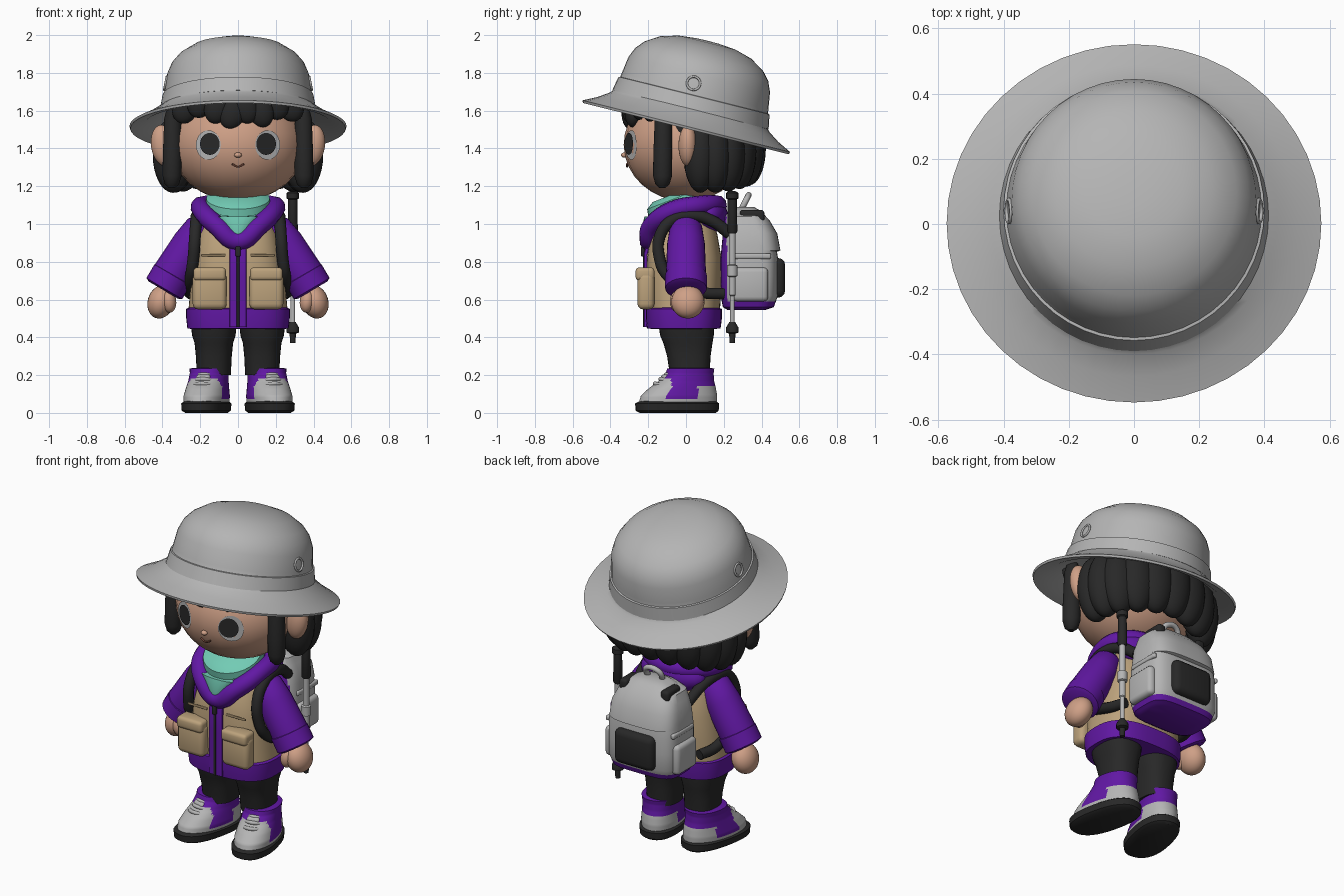
import bpy, bmesh
from math import cos, sin, pi, radians, copysign, sqrt
from mathutils import Matrix, Vector

cube = bpy.data.objects.get("Cube")
if cube:
    bpy.data.objects.remove(cube, do_unlink=True)


def material(name, *rgb):
    m = bpy.data.materials.new(name)
    m.use_nodes = True
    m.diffuse_color = (*rgb, 1)
    m.node_tree.nodes["Principled BSDF"].inputs["Base Color"].default_value = (*rgb, 1)
    return m


GREY = material("light_grey", .46, .46, .46)
BLACK = material("soft_black", .021, .021, .021)
SKIN = material("skin", .62, .35, .24)
PURPLE = material("purple", .12, .009, .37)
TAN = material("tan", .50, .36, .20)
TEAL = material("teal", .17, .6, .46)
BROWN = material("mouth_brown", .16, .06, .04)
parts = []


def finish(name, bm, mats, mw=Matrix(), rule=None):
    """Turn a bmesh into an object; rule picks a material from a face centre."""
    bmesh.ops.recalc_face_normals(bm, faces=bm.faces)
    if rule:
        for f in bm.faces:
            f.material_index = rule(f.calc_center_median())
    me = bpy.data.meshes.new(name)
    bm.to_mesh(me)
    bm.free()
    for m in mats if isinstance(mats, list) else [mats]:
        me.materials.append(m)
    ob = bpy.data.objects.new(name, me)
    ob.matrix_world = mw
    bpy.context.collection.objects.link(ob)
    parts.append(ob)
    return ob


def loft(name, rows, mats, p=2.0, n=32, mw=Matrix(), rule=None, sub=1):
    """Stack superellipse sections given as (z, centre y, x radius, y radius)."""
    rows = [Vector(r) for r in rows]
    fine = [a.lerp(b, k / sub) for a, b in zip(rows, rows[1:]) for k in range(sub)] + [rows[-1]]
    bm = bmesh.new()
    power = lambda v: copysign(abs(v) ** (2 / p), v)
    rings = [[bm.verts.new((rx * power(cos(2 * pi * i / n)), cy + ry * power(sin(2 * pi * i / n)), z))
              for i in range(n)] for z, cy, rx, ry in fine]
    for a, b in zip(rings, rings[1:]):
        for i in range(n):
            bm.faces.new((a[i], a[i - 1], b[i - 1], b[i]))
    bm.faces.new(rings[0])
    bm.faces.new(rings[-1])
    return finish(name, bm, mats, mw, rule)


def limb(name, a, b, rows, mat, p=2.0):
    """Round part along a line; rows are (fraction, radius)."""
    a, d = Vector(a), Vector(b) - Vector(a)
    mw = Matrix.Translation(a) @ d.to_track_quat('Z', 'Y').to_matrix().to_4x4()
    return loft(name, [(t * d.length, 0, r, r) for t, r in rows], mat, p, 24, mw)


def ball(name, loc, radii, mat, tilt=0):
    bm = bmesh.new()
    bmesh.ops.create_uvsphere(bm, u_segments=24, v_segments=16, radius=1)
    mw = Matrix.Translation(loc) @ Matrix.Rotation(tilt, 4, 'Y') @ Matrix.Diagonal((*radii, 1))
    bm.transform(mw)
    return finish(name, bm, mat)


def box(name, loc, size, mat, bevel=.02, mw=Matrix()):
    bm = bmesh.new()
    bmesh.ops.create_cube(bm, size=1)
    bm.transform(Matrix.Translation(loc) @ Matrix.Diagonal((*size, 1)))
    bmesh.ops.bevel(bm, geom=bm.edges[:], offset=bevel, segments=3, profile=.5, affect='EDGES')
    return finish(name, bm, mat, mw)


def tube(name, pts, r, mat, closed=False, mw=Matrix()):
    cu = bpy.data.curves.new(name, 'CURVE')
    cu.dimensions, cu.bevel_depth, cu.bevel_resolution, cu.use_fill_caps = '3D', r, 3, True
    sp = cu.splines.new('BEZIER')
    sp.bezier_points.add(len(pts) - 1)
    sp.use_cyclic_u, sp.resolution_u = closed, 8
    for bp, co in zip(sp.bezier_points, pts):
        bp.co = co
        bp.handle_left_type = bp.handle_right_type = 'AUTO'
    cu.materials.append(mat)
    ob = bpy.data.objects.new(name, cu)
    ob.matrix_world = mw
    bpy.context.collection.objects.link(ob)
    bpy.ops.object.select_all(action='DESELECT')
    ob.select_set(True)
    bpy.context.view_layer.objects.active = ob
    bpy.ops.object.convert(target='MESH')
    parts.append(bpy.context.view_layer.objects.active)


# Hat: one turned shape leaning back, with band and eyelets
hat = Matrix.Translation((0, 0, 1.51)) @ Matrix.Rotation(radians(-14), 4, 'X')
turned = lambda pts: [(z, 0, r, r * (1.03 if r < .42 else .985)) for r, z in pts]
loft("hat", turned([(.36, .08), (.39, .065), (.5, .012), (.57, -.005), (.575, .008), (.5, .045), (.44, .085),
     (.402, .11), (.388, .2), (.375, .29), (.352, .345), (.314, .39), (.24, .438), (.15, .464), (.06, .473),
     (.01, .474)]), GREY, n=48, mw=hat)
loft("hat_band", turned([(.38, .095), (.414, .098), (.4, .175), (.37, .183)]), GREY, n=48, mw=hat)

# Head and face
HC, HR = 1.42, Vector((.355, .33, .3))
ball("head", (0, 0, HC), HR, SKIN)


def face_plate(name, cx, cz, rx, rz, off, mat):
    """Oval plate that follows the curve of the face."""
    bm = bmesh.new()
    bmesh.ops.create_circle(bm, cap_ends=True, segments=28, radius=1)
    bmesh.ops.inset_region(bm, faces=bm.faces[:], thickness=.5)
    for v in bm.verts:
        x, z = cx + v.co.x * rx, cz + v.co.y * rz
        v.co = (x, -HR.y * sqrt(1 - (x / HR.x) ** 2 - ((z - HC) / HR.z) ** 2) - off, z)
    ob = finish(name, bm, mat)
    if sum(f.normal.y for f in ob.data.polygons) > 0:
        ob.data.flip_normals()


for s, side in ((1, "left"), (-1, "right")):
    face_plate(side + "_eye_white", s * .157, HC - .002, .066, .078, .005, GREY)
    face_plate(side + "_pupil", s * .149, HC + .004, .052, .058, .009, BLACK)
    ball(side + "_ear", (s * .395, .01, 1.415), (.065, .05, .11), SKIN, s * .15)
    limb(side + "_sidelock", (s * .345, -.12, 1.62), (s * .35, -.125, 1.19),
         [(0, .03), (.15, .045), (.6, .05), (.85, .05), (.95, .038), (1, .015)], BLACK)
    tube(side + "_hat_eyelet", [(s * (.384 - .2 * .035 * sin(a)), .04 + .035 * cos(a), 1.745 + .035 * sin(a))
         for a in (0, pi / 2, pi, 3 * pi / 2)], .006, GREY, True)
ball("nose", (0, -.326, 1.365), (.02, .018, .014), SKIN)
tube("mouth", [(-.032, -.312, 1.318), (0, -.312, 1.303), (.032, -.312, 1.318)], .005, BROWN)

# Hair: cap, fringe and a ring of back locks
ball("hair_cap", (0, .07, 1.49), (.365, .31, .25), BLACK)
for x, bottom in ((-.28, 1.53), (-.2, 1.56), (-.11, 1.53), (-.03, 1.5), (.04, 1.53), (.12, 1.51), (.2, 1.55), (.28, 1.54)):
    ball("fringe_lock", (x, .01 - .307 * sqrt(1 - (x / .37) ** 2), bottom + .085),
         (.068, .045, .085), BLACK, .3 * (1 if x < 0 else -1))
for i in range(11):
    a = radians(-6 + 192 * i / 10)
    rise = max(0, sin(a)) ** 3 * .04
    ball("back_lock", (.345 * cos(a), .1 + .235 * sin(a), 1.365 + rise), (.108, .088, .20), BLACK)

# Torso: jacket, vest, front strip and zip
body = [(.55, -.01, .262, .19), (.68, -.01, .25, .2), (.82, -.01, .232, .198),
        (.95, -.01, .205, .175), (1.04, 0, .165, .13), (1.09, 0, .11, .09)]
loft("vest", body, TAN, 2.7, 48)
loft("jacket_hem", [(.445, -.012, .25, .17), (.447, -.012, .268, .195), (.5, -.012, .274, .202),
     (.55, -.012, .274, .202), (.56, -.012, .255, .18)], PURPLE, 2.7, 48)
front = lambda z: -.211 if z < .85 else -.211 + (z - .85) * .25
for name, w, off, mat in (("front_strip", .045, 0, PURPLE), ("zip", .007, .006, BLACK)):
    loft(name, [(z, front(z) - off, w, .011) for z in (.455, .6, .72, .85, .95)], mat, 5, 16)
box("zip_pull", (0, -.228, .855), (.026, .02, .055), BLACK, .006)

# Hood and scarf
tube("hood_collar", [(0, -.195, .91), (.11, -.18, .99), (.19, -.07, 1.07), (.17, .09, 1.1), (0, .165, 1.1),
     (-.17, .09, 1.1), (-.19, -.07, 1.07), (-.11, -.18, .99)], .052, PURPLE, True)
ball("hood_back", (0, .12, 1.05), (.21, .10, .10), PURPLE)
lean = Matrix.Translation((0, -.035, 1.085)) @ Matrix.Rotation(radians(21), 4, 'X')
loft("scarf", [(-.1, .01, .12, .12), (-.05, 0, .165, .165), (-.005, 0, .158, .158), (.005, 0, .148, .148),
     (.015, 0, .175, .17), (.055, 0, .168, .162), (.08, 0, .12, .12)], TEAL, mw=lean)
loft("scarf_point", [(.92, -.215, .012, .012), (.97, -.205, .055, .03), (1.04, -.18, .12, .04)], TEAL, n=20)

for s, side in ((1, "left"), (-1, "right")):
    # Arms
    wrist = (s * .39, 0, .665)
    limb(side + "_sleeve", (s * .17, 0, 1.02), wrist,
         [(0, .05), (.1, .085), (.35, .1), (.8, .106), (1, .1)], PURPLE)
    limb(side + "_cuff", (s * .345, 0, .735), (s * .395, 0, .65),
         [(0, .1), (.06, .11), (.9, .11), (1, .09)], PURPLE)
    ball(side + "_hand", (s * .408, .01, .588), (.07, .088, .09), SKIN, -s * .3)
    ball(side + "_thumb", (s * .365, -.04, .59), (.038, .045, .06), SKIN, s * .1)
    # Vest pockets with flaps
    box(side + "_pocket", (s * .15, -.212, .645), (.18, .09, .195), TAN, .03)
    box(side + "_pocket_flap", (s * .15, -.217, .735), (.172, .1, .07), TAN, .02)
    box(side + "_chest_seam", (s * .13, -.204, .835), (.13, .012, .012), TAN, .004)
    # Legs
    loft(side + "_leg", [(.2, .02, .09, .105), (.3, .015, .095, .115), (.37, .01, .102, .13),
         (.41, .005, .115, .142), (.5, 0, .125, .15)], BLACK, 2.4, mw=Matrix.Translation((s * .128, 0, 0)))
    # Shoes, toes turned out
    foot = Matrix.Translation((s * .157, 0, 0)) @ Matrix.Rotation(radians(13 * s), 4, 'Z')
    loft(side + "_sole", [(0, -.045, .1, .205), (.012, -.048, .118, .222), (.05, -.048, .121, .225),
         (.062, -.045, .105, .205)], BLACK, 2.4, mw=foot)
    loft(side + "_shoe", [(.04, -.046, .111, .212), (.09, -.038, .114, .205), (.13, -.02, .108, .18),
         (.17, .003, .102, .147), (.21, .02, .1, .127), (.235, .026, .102, .125), (.238, .026, .08, .1)],
         [GREY, PURPLE], 2.2, 72, foot, sub=6,
         rule=lambda c: int(c.z > (.185 if c.y < -.1 else .14)
                            or (c.z > .075 and .7 * (c.z - .075) - .14 < c.y < .04)))
    for k in range(3):
        y, z = -.168 + .03 * k, .155 + .024 * k
        tube(side + "_lace", [(-.06, y + .035, z - .012), (0, y, z), (.06, y + .035, z - .012)], .011, GREY, mw=foot)
    box(side + "_tongue", (0, -.108, .175), (.08, .05, .06), GREY, .02, foot)
    # Pack straps
    tube(side + "_shoulder_strap", [(s * x, y, z) for x, y, z in (
        (.23, .2, .63), (.258, .08, .64), (.248, -.1, .73), (.236, -.14, .82), (.228, -.14, .93),
        (.222, -.08, 1.015), (.218, .02, 1.045), (.2, .13, 1.02), (.175, .23, .95))], .031, BLACK)
    # Pack side pockets and clips
    box(side + "_pack_pocket", (s * .222, .34, .68), (.06, .19, .18), GREY, .025)
    box(side + "_pack_side_strap", (s * .22, .35, .83), (.025, .2, .03), GREY, .01)
    box(side + "_pack_clip", (s * .14, .35, 1.04), (.055, .13, .07), BLACK, .018)

# Backpack
loft("backpack", [(.545, .32, .18, .1), (.56, .33, .21, .135), (.62, .335, .228, .152), (.82, .335, .228, .152),
     (.95, .33, .215, .135), (1.04, .31, .18, .105), (1.075, .3, .11, .07)], [GREY, PURPLE], 4, 48, sub=2,
     rule=lambda c: int(c.z < .6 or c.y < .215))
loft("pack_lid", [(.85, .365, .2, .11), (.86, .362, .222, .138), (.95, .35, .215, .133), (1.02, .33, .185, .112),
     (1.07, .315, .135, .08), (1.09, .31, .08, .05)], GREY, 3.2, 48)
box("pack_back_pocket", (0, .487, .715), (.265, .075, .21), BLACK, .036)
tube("pack_handle", [(-.05, .29, 1.07), (-.04, .325, 1.14), (.04, .325, 1.14), (.05, .29, 1.07)], .016, GREY)

# Trekking pole
PX, PY = .29, .245
for name, mat, rows in (
        ("pole_handle", BLACK, [(.95, .02), (.96, .027), (1.13, .024), (1.135, .032), (1.165, .032), (1.175, .015)]),
        ("pole_shaft", GREY, [(.45, .013), (.62, .013), (.625, .018), (.96, .018)]),
        ("pole_clamp", GREY, [(.72, .018), (.725, .028), (.78, .028), (.785, .018)]),
        ("pole_tip", BLACK, [(.37, .014), (.42, .017), (.425, .034), (.45, .034), (.48, .016)])):
    loft(name, [(z, 0, r, r) for z, r in rows], mat, n=16, mw=Matrix.Translation((PX, PY, 0)))

# Smooth shading with crisp edges
bpy.ops.object.select_all(action='DESELECT')
for ob in parts:
    ob.select_set(True)
bpy.context.view_layer.objects.active = parts[0]
bpy.ops.object.shade_smooth_by_angle(angle=radians(40))
